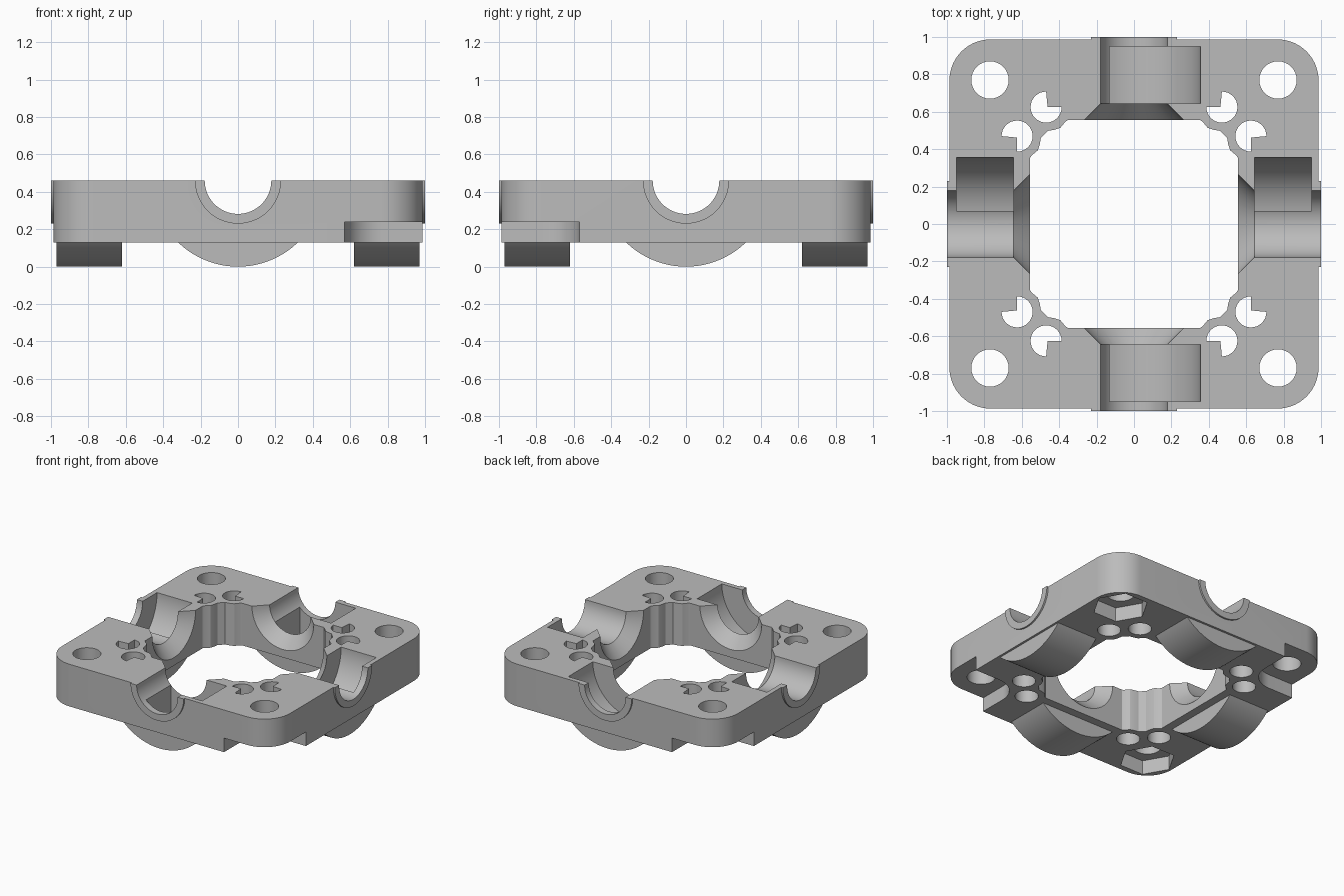
import bpy, bmesh
from math import sin, cos, pi, acos, radians
from mathutils import Matrix, Vector

cube = bpy.data.objects.get("Cube")
if cube:
    bpy.data.objects.remove(cube, do_unlink=True)

BASE, TOP, STEP = 0.13, 0.46, 0.24   # plate underside, plate top, nut seat
HALF, CORNER, BOLT = 0.987, 0.22, 0.77


def solid(name, ring_a, ring_b):
    """Closed solid lofted between two matching rings of 3D points."""
    bm = bmesh.new()
    a = [bm.verts.new(p) for p in ring_a]
    b = [bm.verts.new(p) for p in ring_b]
    bm.faces.new(a)
    bm.faces.new(b)
    for i in range(len(a)):
        j = (i + 1) % len(a)
        bm.faces.new((a[i], a[j], b[j], b[i]))
    bmesh.ops.recalc_face_normals(bm, faces=bm.faces)
    mesh = bpy.data.meshes.new(name)
    bm.to_mesh(mesh)
    bm.free()
    obj = bpy.data.objects.new(name, mesh)
    bpy.context.scene.collection.objects.link(obj)
    return obj


def upright(name, pts, lo, hi):
    return solid(name, [(x, y, lo) for x, y in pts], [(x, y, hi) for x, y in pts])


def sideways(name, turn, pts_a, near, far, pts_b=None):
    """Profile in (across, height above shaft axis), extruded outward along one side."""
    rot = Matrix.Rotation(turn, 3, 'Z')
    ring = lambda pts, d: [rot @ Vector((t, d, TOP + h)) for t, h in pts]
    return solid(name, ring(pts_a, near), ring(pts_b or pts_a, far))


def arc(r, start, end, n, cx=0, cy=0):
    return [(cx + r * cos(radians(start + (end - start) * i / n)),
             cy + r * sin(radians(start + (end - start) * i / n))) for i in range(n + 1)]


def circle(r, n=48, cx=0, cy=0):
    return arc(r, 0, 360, n, cx, cy)[:-1]


def combine(tool, operation):
    mod = plate.modifiers.new(tool.name, 'BOOLEAN')
    mod.operation, mod.solver, mod.object = operation, 'EXACT', tool
    bpy.context.view_layer.objects.active = plate
    bpy.ops.object.modifier_apply(modifier=mod.name)
    bpy.data.objects.remove(tool, do_unlink=True)


def add(tool):
    combine(tool, 'UNION')


def cut(tool):
    combine(tool, 'DIFFERENCE')


# Plate with rounded corners
c = HALF - CORNER
outline = []
for k, (sx, sy) in enumerate(((1, 1), (-1, 1), (-1, -1), (1, -1))):
    outline += arc(CORNER, 90 * k, 90 * k + 90, 14, sx * c, sy * c)
plate = upright("gimbal_frame", outline, BASE, TOP)

# Central opening, wavy around the small holes
wave = [(0.555, 0.355), (0.547, 0.367), (0.515, 0.393), (0.505, 0.42), (0.498, 0.46)]
quarter = wave + [(y, x) for x, y in reversed(wave)]
opening = []
for k in range(4):
    rot = Matrix.Rotation(k * pi / 2, 2)
    opening += [tuple(rot @ Vector(p)) for p in quarter]
cut(upright("opening", opening, -0.2, 0.7))

# Bearing housings under the plate and thin collars on the outside
half_angle = 34
belly = arc(0.46, -180 + half_angle, -half_angle, 40)
for k in range(4):
    add(sideways("housing", k * pi / 2, belly, 0.62, 0.97))
    add(sideways("collar", k * pi / 2, arc(0.23, -180, 0, 32), 0.9, 1.0))

# Shaft grooves, inner countersinks and one-sided bearing pockets
for k, (side, edge) in enumerate(((1, -0.13), (1, 0.07), (-1, -0.13), (-1, 0.07))):
    turn = k * pi / 2
    cut(sideways("groove", turn, circle(0.178, 64), 0.4, 1.2))
    cut(sideways("countersink", turn, circle(0.323, 64), 0.5, 0.645, circle(0.178, 64)))
    R = 0.355
    stop = -acos(edge / R) * 180 / pi
    pocket = arc(R, 0, stop, 32) + [(edge, 0.2), (R, 0.2)]
    cut(sideways("pocket", turn, [(side * t, h) for t, h in pocket], 0.645, 0.95))

# Corner bolt holes with hexagon seats on one diagonal and open steps on the other
for sx in (1, -1):
    for sy in (1, -1):
        x, y = sx * BOLT, sy * BOLT
        if sx == sy:
            cut(upright("nut_seat", circle(0.2, 6, x, y), -0.1, STEP))
        else:
            step = arc(0.2, 180, 270, 14, BOLT, BOLT) + [(1.2, 0.57), (1.2, 1.2), (0.57, 1.2)]
            cut(upright("step", [(sx * p, sy * q) for p, q in step], -0.1, STEP))
        cut(upright("bolt_hole", circle(0.1, 32, x, y), -0.2, 0.7))

        # Small paired holes, round below and three-quarter round above
        cx, cy, r = 0.47, 0.625, 0.083
        keyed = arc(r, 180, 450, 24, cx, cy) + [(cx - 0.008, cy)]
        for swap in (False, True):
            for pts, lo, hi in ((circle(r, 32, cx, cy), -0.2, 0.3), (keyed, 0.28, 0.7)):
                flip = [(q, p) if swap else (p, q) for p, q in pts]
                cut(upright("small_hole", [(sx * p, sy * q) for p, q in flip], lo, hi))

# Plain grey finish
grey = bpy.data.materials.new("grey")
grey.use_nodes = True
colour = (0.5, 0.5, 0.5, 1)
grey.diffuse_color = colour
grey.node_tree.nodes["Principled BSDF"].inputs["Base Color"].default_value = colour
plate.data.materials.clear()
plate.data.materials.append(grey)

# Smooth curved walls, sharp edges
bpy.ops.object.select_all(action='DESELECT')
plate.select_set(True)
bpy.context.view_layer.objects.active = plate
bpy.ops.object.shade_smooth_by_angle(angle=radians(30))
